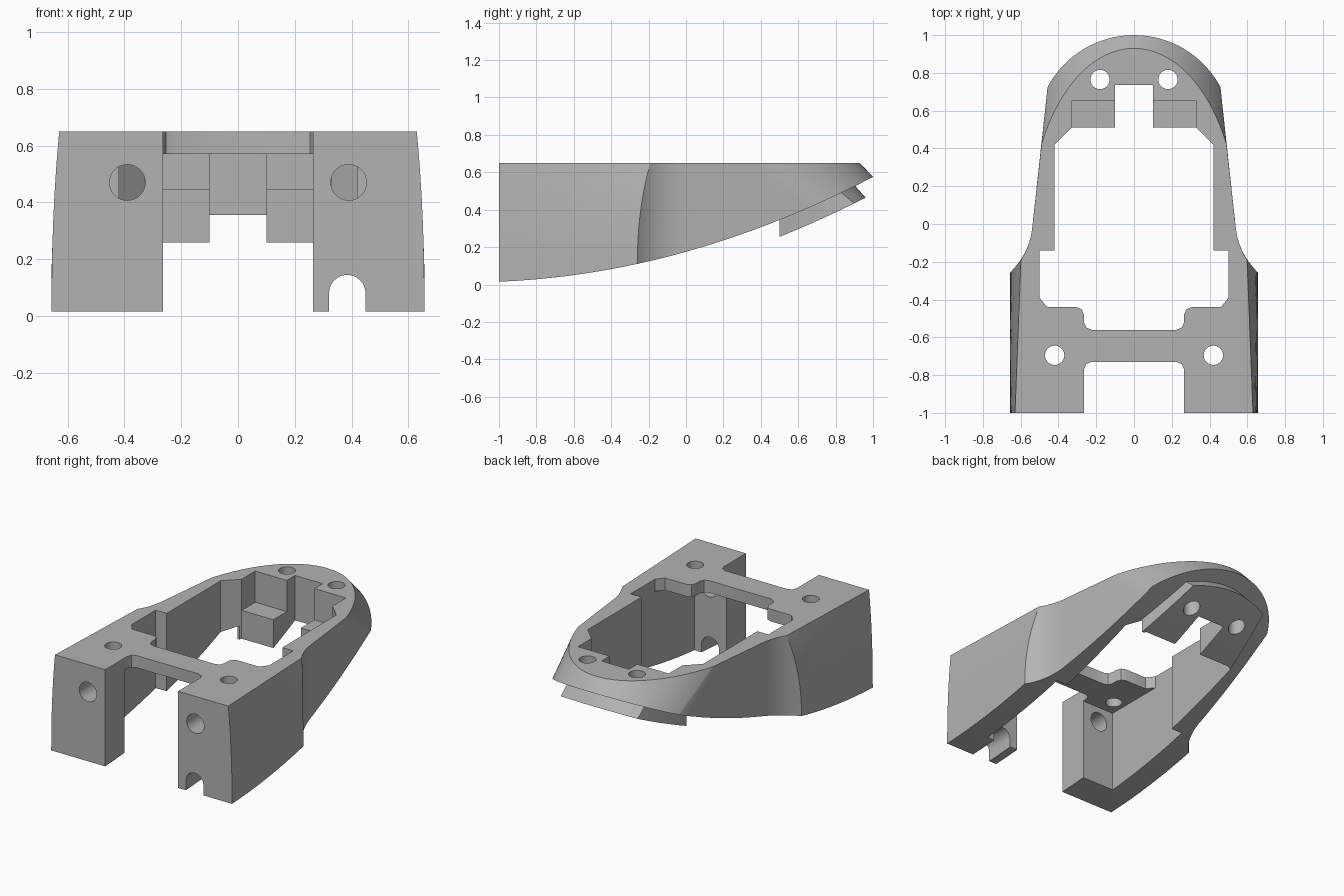
import bpy, bmesh, math

if "Cube" in bpy.data.objects:
    bpy.data.objects.remove(bpy.data.objects["Cube"])

TOP = 0.65

grey = bpy.data.materials.new("plain grey")
grey.use_nodes = True
colour = (0.45, 0.45, 0.45, 1)
grey.diffuse_color = colour
grey.node_tree.nodes["Principled BSDF"].inputs["Base Color"].default_value = colour


def underside(y):
    """Height of the curved underside."""
    return 0.175 + 0.28 * y + 0.12 * y * y


def mix(a, b, t):
    return tuple(p + (q - p) * t for p, q in zip(a, b))


def finish(name, bm):
    bmesh.ops.remove_doubles(bm, verts=bm.verts, dist=0.0001)
    bmesh.ops.recalc_face_normals(bm, faces=bm.faces)
    mesh = bpy.data.meshes.new(name)
    bm.to_mesh(mesh)
    bm.free()
    mesh.materials.append(grey)
    obj = bpy.data.objects.new(name, mesh)
    bpy.context.collection.objects.link(obj)
    return obj


def loft(name, stations, z_low, z_high, levels):
    """Symmetric solid from (low point, high point, bulge) stations, rear to nose."""
    bm = bmesh.new()
    rows = []
    for low, high, bulge in stations:
        za, zb = z_low(low[1]), z_high(high[1])
        row = []
        for side in (1, -1):
            column = []
            for i in range(levels + 1):
                t = i / levels
                x, y = mix(low, high, t ** bulge)
                column.append(bm.verts.new((side * x, y, za + (zb - za) * t)))
            row += column if side == 1 else column[::-1]
        rows.append(row)
    n = len(rows[0])
    for a, b in zip(rows, rows[1:]):
        for i in range(n):
            j = (i + 1) % n
            if a is rows[-2] and i == levels:
                bm.faces.new((a[i], a[j], b[i]))
            elif a is rows[-2] and i == n - 1:
                bm.faces.new((a[i], a[j], b[j]))
            else:
                bm.faces.new((a[i], a[j], b[j], b[i]))
    bm.faces.new(rows[0])
    return finish(name, bm)


def prism(name, outline, lo, hi, axis="z"):
    bm = bmesh.new()
    place = (lambda p, h: (p[0], p[1], h)) if axis == "z" else (lambda p, h: (p[0], h, p[1]))
    a = [bm.verts.new(place(p, lo)) for p in outline]
    b = [bm.verts.new(place(p, hi)) for p in outline]
    bm.faces.new(a)
    bm.faces.new(b)
    for i in range(len(a)):
        j = (i + 1) % len(a)
        bm.faces.new((a[i], a[j], b[j], b[i]))
    return finish(name, bm)


def mirrored(half):
    return half + [(-x, y) for x, y in reversed(half)]


def arc(cx, cy, r, turn=1.0, steps=32):
    return [(cx + r * math.cos(2 * math.pi * turn * i / steps),
             cy + r * math.sin(2 * math.pi * turn * i / steps))
            for i in range(steps + (turn < 1))]


def combine(target, tool, operation="DIFFERENCE"):
    mod = target.modifiers.new(tool.name, "BOOLEAN")
    mod.operation = operation
    mod.solver = "EXACT"
    mod.object = tool
    bpy.context.view_layer.objects.active = target
    bpy.ops.object.modifier_apply(modifier=mod.name)
    bpy.data.objects.remove(tool)


def waist(s):
    """Concave plan curve between the wide rear and the slim sides."""
    return mix(mix((0.657, -0.26), (0.56, -0.17), s), mix((0.56, -0.17), (0.54, -0.03), s), s)


# Outer shell: rear block, waist, tapering sides, sloping round nose
stations = []
for i in range(8):
    t = i / 8
    stations.append((mix((0.657, -1), waist(0), t), mix((0.63, -1), waist(0.35), t), 2.2))
for i in range(10):
    t = i / 10
    stations.append((waist(t), waist(0.35 + 0.65 * t), 2.2))
for i in range(8):
    t = i / 8
    stations.append((mix((0.54, -0.03), (0.458, 0.72), t), mix((0.54, -0.03), (0.49, 0.42), t), 1))
for i in range(21):
    s = math.cos(math.pi / 2 * i / 20)
    x, u = 0.458 * s, 0.49 * s
    stations.append(((x, 0.482 + math.sqrt(0.518 ** 2 - x * x)),
                     (u, 0.93 * math.sqrt(1 - (u / 0.549) ** 2)), 1))
body = loft("body_shell", stations, underside, lambda y: TOP, 8)

# Raised pad below the nose
pad = []
for i in range(7):
    t = i / 7
    pad.append((mix((0.355, 0.5), (0.28, 0.9), t), mix((0.355, 0.5), (0.28, 0.8), t), 1))
for i in range(11):
    s = 1 - i / 10
    pad.append(((0.28 * s, 0.96 - 0.06 * s * s), (0.28 * s, 0.88 - 0.08 * s * s), 1))
nose_pad = loft("nose_pad", pad, lambda y: underside(y) - 0.09, lambda y: underside(y) + 0.04, 1)
combine(body, nose_pad, "UNION")

# Cavity below the top plate, between the rear legs
front = [(0.5, -0.14), (0.42, -0.14), (0.42, 0.42), (0.33, 0.51)]
channel = [(0.1, 0.735)]
cavity = [(0.265, -1.1), (0.265, -0.8), (0.5, -0.8)] + front + [(0.1, 0.51)] + channel
combine(body, prism("cavity", mirrored(cavity), -1, 0.57))

# Opening in the top plate, in front of the bridge
opening = [(0.225, -0.56), (0.253, -0.548), (0.265, -0.52), (0.265, -0.48), (0.277, -0.452),
           (0.305, -0.44), (0.46, -0.44), (0.5, -0.39)] + front + [(0.33, 0.65), (0.1, 0.65)] + channel
combine(body, prism("opening", mirrored(opening), 0.54, 1))

# Pocket above the two front shelves
combine(body, prism("shelf_pocket", mirrored([(0.33, 0.5), (0.33, 0.65)]), 0.445, 0.6))

# Notch behind the bridge
notch = [(0.265, -1.1), (0.265, -0.77), (0.253, -0.742), (0.225, -0.73)]
combine(body, prism("rear_notch", mirrored(notch), 0.5, 1))

# Screw holes
for side in (1, -1):
    combine(body, prism("nose_hole", arc(side * 0.18, 0.765, 0.051), -1, 1))
    combine(body, prism("plate_hole", arc(side * 0.42, -0.695, 0.051), 0.5, 1))
    combine(body, prism("leg_hole", arc(side * 0.39, 0.47, 0.063), -1.1, -0.7, "y"))

# Round-topped slot in the left leg
slot = arc(0.385, 0.08, 0.064, 0.5, 16) + [(0.321, -0.2), (0.449, -0.2)]
combine(body, prism("leg_slot", slot, -1.1, -0.7, "y"))

bpy.ops.object.select_all(action="DESELECT")
body.select_set(True)
bpy.context.view_layer.objects.active = body
bpy.ops.object.shade_smooth_by_angle(angle=math.radians(28))
